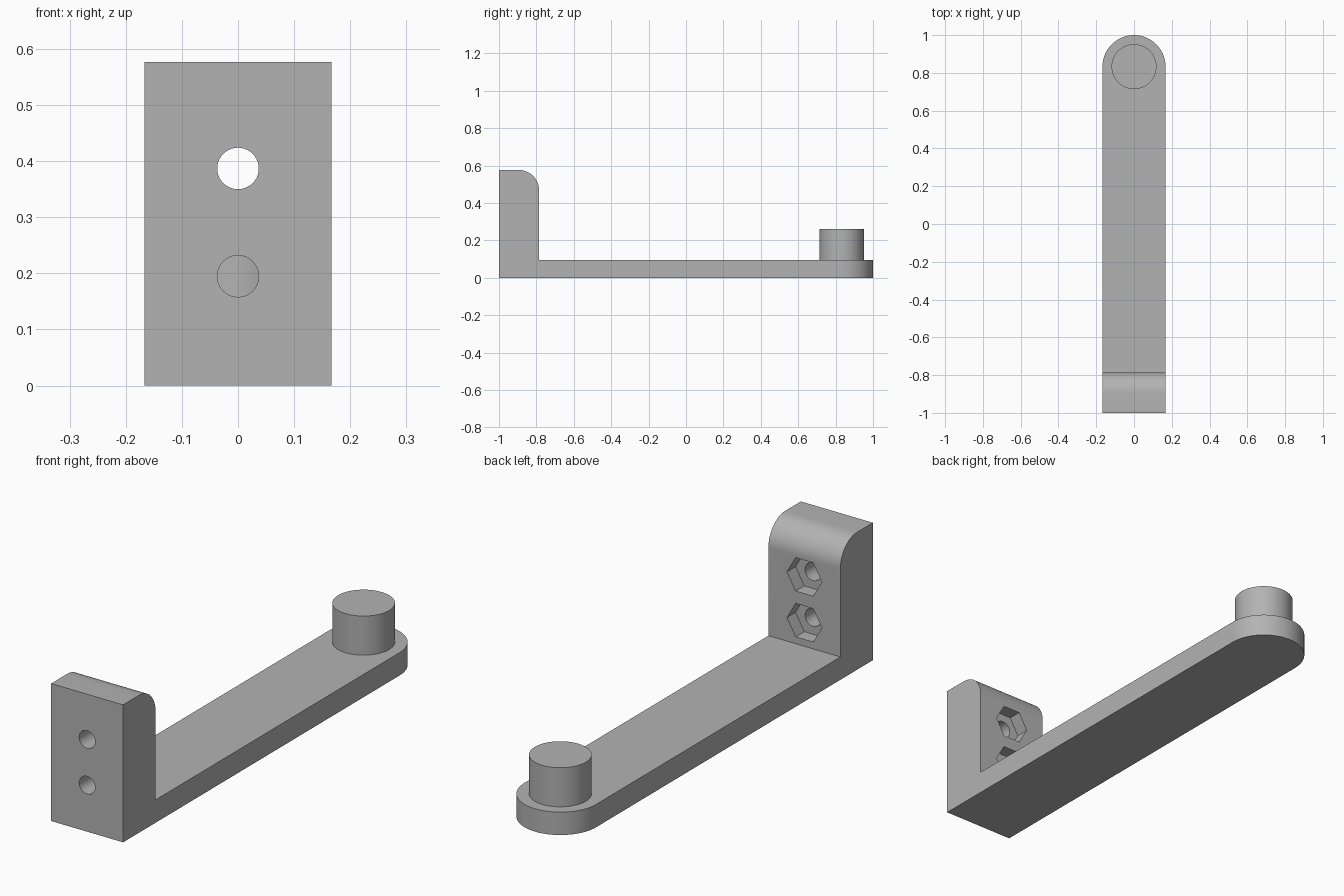
import bpy, bmesh
from math import cos, sin, pi, radians
from mathutils import Matrix, Vector

if "Cube" in bpy.data.objects:
    bpy.data.objects.remove(bpy.data.objects["Cube"], do_unlink=True)

HALF_W = 0.167                   # half the arm width, also the end radius
ARM_T = 0.096                    # arm thickness
WALL_Y, WALL_Z = -0.785, 0.577   # wall back face and height
FILLET = 0.11
HOLES = (0.195, 0.387)           # bolt hole heights
PEG_Y = 1 - HALF_W

grey = bpy.data.materials.new("plain_grey")
grey.use_nodes = True
colour = (0.45, 0.45, 0.45, 1)
grey.diffuse_color = colour
grey.node_tree.nodes["Principled BSDF"].inputs["Base Color"].default_value = colour


def arc(cx, cy, r, start, end, steps):
    angles = [start + (end - start) * i / steps for i in range(steps + 1)]
    return [(cx + r * cos(a), cy + r * sin(a)) for a in angles]


def finish(name, bm):
    bmesh.ops.recalc_face_normals(bm, faces=bm.faces)
    mesh = bpy.data.meshes.new(name)
    bm.to_mesh(mesh)
    bm.free()
    mesh.materials.append(grey)
    obj = bpy.data.objects.new(name, mesh)
    bpy.context.collection.objects.link(obj)
    return obj


def extrude(name, points, push):
    """Extrude a closed outline of 3D points along a vector."""
    bm = bmesh.new()
    face = bm.faces.new([bm.verts.new(p) for p in points])
    top = bmesh.ops.extrude_face_region(bm, geom=[face])["geom"]
    verts = [v for v in top if isinstance(v, bmesh.types.BMVert)]
    bmesh.ops.translate(bm, verts=verts, vec=Vector(push))
    return finish(name, bm)


def prism(name, r, sides, y0, y1, z):
    """Regular prism along y with a corner facing +x."""
    outline = [(x, y0, h) for x, h in arc(0, z, r, 0, 2 * pi, sides)[:-1]]
    return extrude(name, outline, (0, y1 - y0, 0))


def select(obj):
    bpy.ops.object.select_all(action="DESELECT")
    obj.select_set(True)
    bpy.context.view_layer.objects.active = obj


def carve(obj, tool, operation):
    mod = obj.modifiers.new("carve", "BOOLEAN")
    mod.operation, mod.object, mod.solver = operation, tool, "EXACT"
    select(obj)
    bpy.ops.object.modifier_apply(modifier=mod.name)
    bpy.data.objects.remove(tool, do_unlink=True)


# L-shaped side profile with a rounded upper corner on the wall
side = [(-1, 0), (1.2, 0), (1.2, ARM_T), (WALL_Y, ARM_T)]
side += arc(WALL_Y - FILLET, WALL_Z - FILLET, FILLET, 0, pi / 2, 16) + [(-1, WALL_Z)]
bracket = extrude("bracket", [(-HALF_W, y, z) for y, z in side], (2 * HALF_W, 0, 0))

# Rounded arm end, trimmed from an oversized plan outline
plan = [(-0.3, -1.2), (0.3, -1.2), (0.3, 0.5), (HALF_W, 0.5)]
plan += arc(0, PEG_Y, HALF_W, 0, pi, 48) + [(-HALF_W, 0.5), (-0.3, 0.5)]
carve(bracket, extrude("plan_cutter", [(x, y, -0.2) for x, y in plan], (0, 0, 1)), "INTERSECT")

# Bolt holes with hexagonal nut pockets on the wall's inner face
for z in HOLES:
    carve(bracket, prism("hole_cutter", 0.037, 40, -1.1, -0.7, z), "DIFFERENCE")
    carve(bracket, prism("nut_cutter", 0.081, 6, WALL_Y - 0.057, -0.7, z), "DIFFERENCE")

# Round peg standing on the arm
bm = bmesh.new()
bmesh.ops.create_cone(bm, cap_ends=True, segments=64, radius1=0.119, radius2=0.119,
                      depth=0.18, matrix=Matrix.Translation((0, PEG_Y, 0.17)))
peg = finish("peg", bm)

for obj in (bracket, peg):
    select(obj)
    bpy.ops.object.shade_smooth_by_angle(angle=radians(30))
